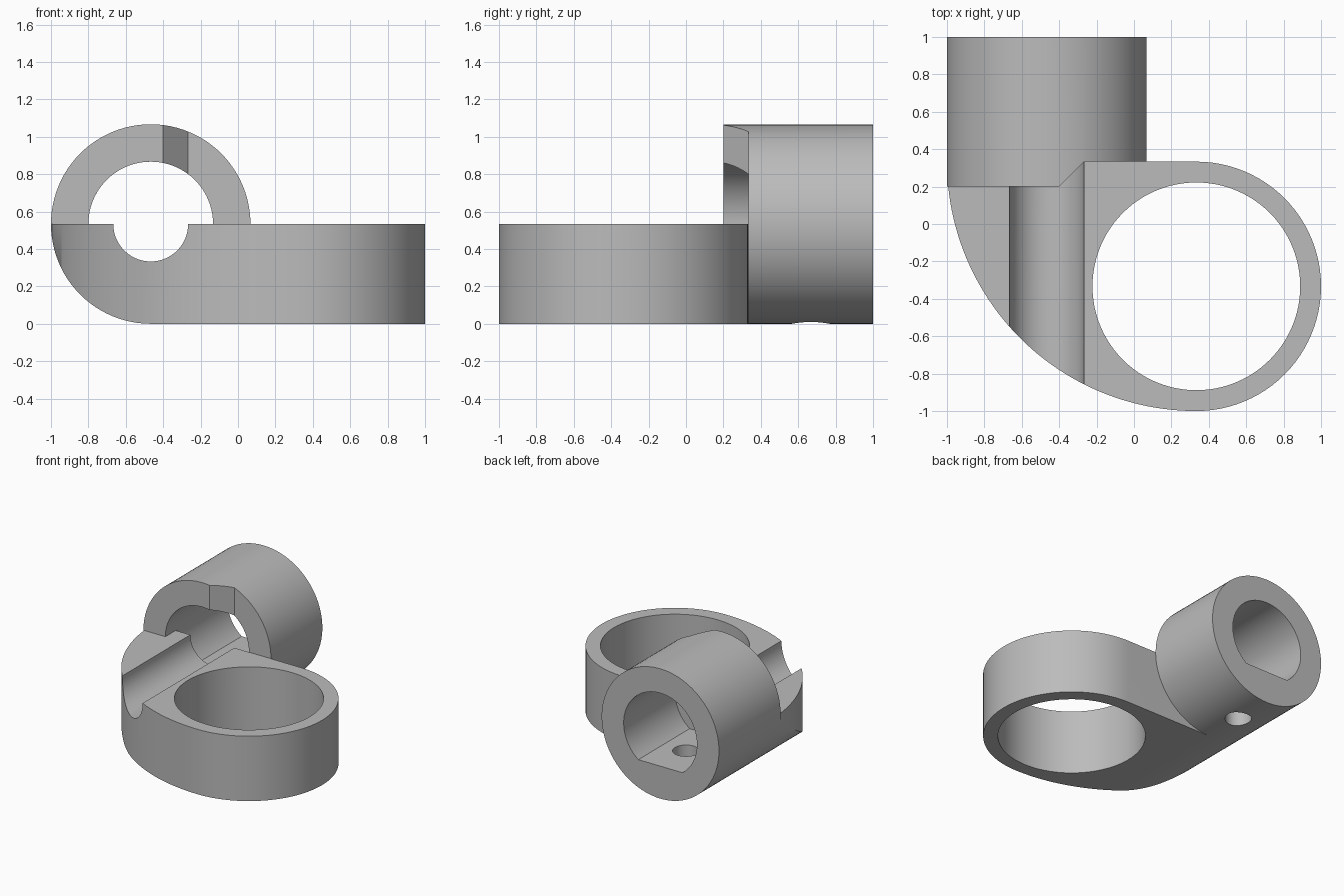
import bpy, bmesh, math
from mathutils import Vector

if "Cube" in bpy.data.objects:
    bpy.data.objects.remove(bpy.data.objects["Cube"])

U = 1 / 15                      # design module
TX, TZ = -7 * U, 8 * U          # tube axis (runs along y), also plate top height
RX, RY = 5 * U, -5 * U          # ring centre
STEP = 5 * U                    # back edge of the plate

grey = bpy.data.materials.new("plain grey")
grey.use_nodes = True
colour = (0.5, 0.5, 0.5, 1)
grey.diffuse_color = colour
grey.node_tree.nodes["Principled BSDF"].inputs["Base Color"].default_value = colour


def arc(cx, cy, r, start, end, n):
    """Points on an arc, angles in degrees."""
    angles = [math.radians(start + (end - start) * i / n) for i in range(n + 1)]
    return [(cx + r * math.cos(a), cy + r * math.sin(a)) for a in angles]


def circle(cx, cy, r, n=96):
    return arc(cx, cy, r, 0, 360, n)[:-1]


def prism(name, points, axis, low, high):
    """Extrude a flat profile along y (profile in xz) or z (profile in xy)."""
    place = (lambda p, d: (p[0], d, p[1])) if axis == "y" else (lambda p, d: (p[0], p[1], d))
    bm = bmesh.new()
    face = bm.faces.new([bm.verts.new(place(p, low)) for p in points])
    new = bmesh.ops.extrude_face_region(bm, geom=[face])["geom"]
    shift = Vector(place((0, 0), high - low))
    bmesh.ops.translate(bm, vec=shift, verts=[g for g in new if isinstance(g, bmesh.types.BMVert)])
    bmesh.ops.recalc_face_normals(bm, faces=bm.faces)
    mesh = bpy.data.meshes.new(name)
    bm.to_mesh(mesh)
    bm.free()
    mesh.materials.append(grey)
    obj = bpy.data.objects.new(name, mesh)
    bpy.context.collection.objects.link(obj)
    return obj


def combine(target, other, operation):
    """Apply a boolean and drop the helper."""
    mod = target.modifiers.new("cut", "BOOLEAN")
    mod.operation, mod.object, mod.solver = operation, other, "EXACT"
    bpy.context.view_layer.objects.active = target
    bpy.ops.object.modifier_apply(modifier=mod.name)
    bpy.data.objects.remove(other)


# Plate: ring end blended into a wide sweeping side, with a rounded lower edge
outline = arc(RX, RY, 10 * U, 90, -90, 48) + arc(RX, STEP, 20 * U, 270, 180, 48)[1:]
body = prism("ring_and_tube_bracket", outline, "z", -0.1, 0.7)
section = arc(TX, TZ, 8 * U, 180, 270, 24) + [(1.2, 0), (1.2, TZ)]
combine(body, prism("plate_section", section, "y", -1.2, 0.6), "INTERSECT")

# Tube
combine(body, prism("tube", circle(TX, TZ, 8 * U), "y", 3 * U, 1), "UNION")

# Slanted relief at the front of the tube, above the plate
relief = [(-6 * U, 0), (-6 * U, 3 * U), (-4 * U, STEP), (0.3, STEP), (0.3, 0)]
combine(body, prism("relief", relief, "z", TZ, 1.3), "DIFFERENCE")

# Bore with a flat floor, continued as a half round through the front lip
half = math.degrees(math.asin(4 / 5))
bore = arc(TX, TZ, 5 * U, -half, 180 + half, 72)
combine(body, prism("bore", bore, "y", STEP, 1.2), "DIFFERENCE")
combine(body, prism("lip_bore", arc(TX, TZ, 5 * U, 0, 180, 48), "y", 0, 0.4), "DIFFERENCE")

# Channel, ring hole and drain hole
combine(body, prism("channel", circle(TX, TZ, 3 * U), "y", -1.2, 0.45), "DIFFERENCE")
combine(body, prism("ring_hole", circle(RX, RY, 8.33 * U), "z", -0.2, 0.8), "DIFFERENCE")
combine(body, prism("drain_hole", circle(TX, 10 * U, 1.5 * U, 48), "z", -0.2, 0.4), "DIFFERENCE")

# Smooth curved walls, sharp edges
bpy.ops.object.select_all(action="DESELECT")
body.select_set(True)
bpy.context.view_layer.objects.active = body
bpy.ops.object.shade_smooth_by_angle(angle=math.radians(30))
